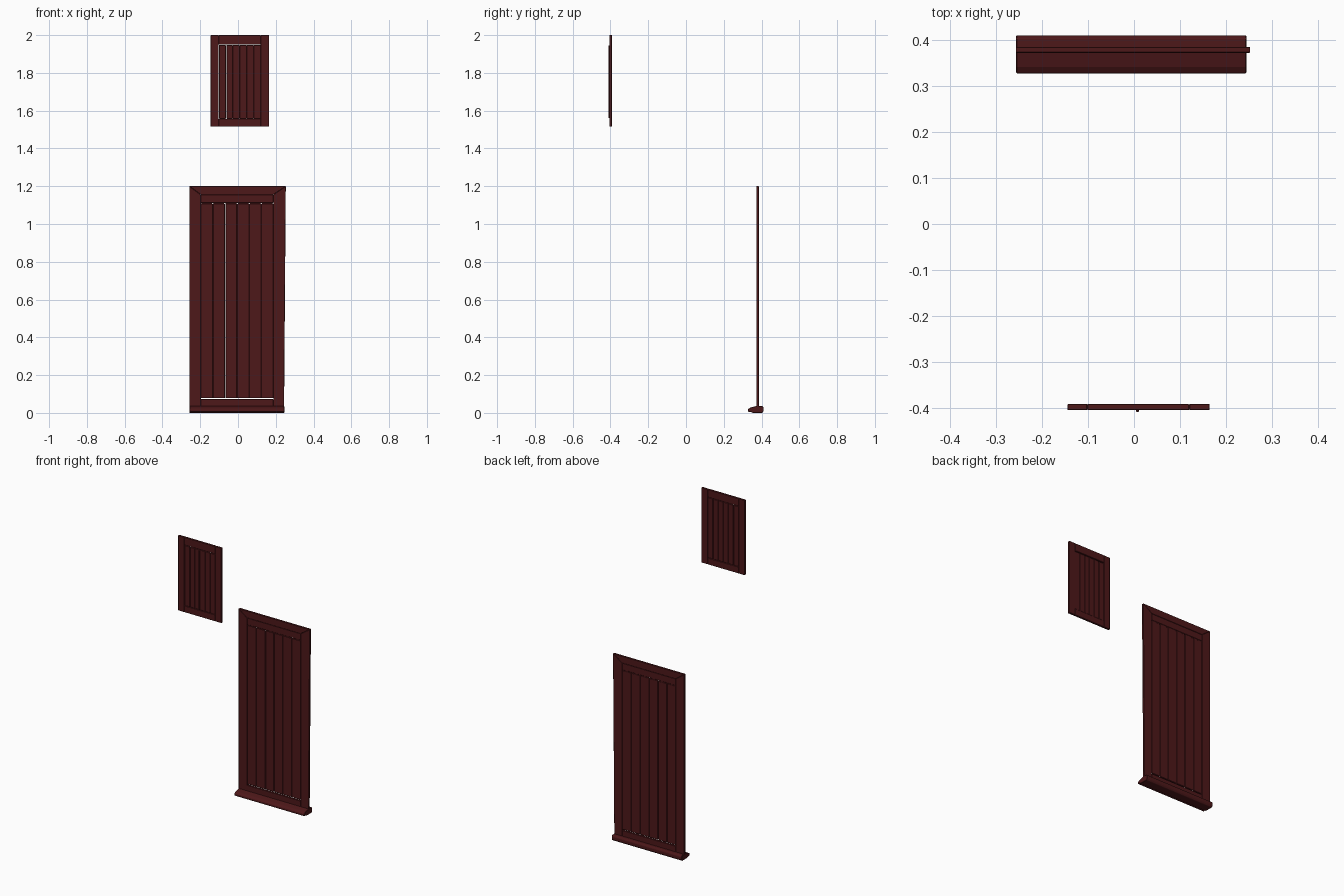
import bpy, bmesh

if "Cube" in bpy.data.objects:
    bpy.data.objects.remove(bpy.data.objects["Cube"])

mat = bpy.data.materials.new("dark_red_wood")
mat.diffuse_color = (0.075, 0.009, 0.010, 1)
mat.use_nodes = True
mat.node_tree.nodes["Principled BSDF"].inputs["Base Color"].default_value = mat.diffuse_color


def prism(name, pts, a, b, axis="y", bevel=0.0015):
    """Extrude an outline: (x, z) points along y, or (y, z) points along x."""
    bm = bmesh.new()
    def place(p, t):
        return (p[0], t, p[1]) if axis == "y" else (t, p[0], p[1])
    lo = [bm.verts.new(place(p, a)) for p in pts]
    hi = [bm.verts.new(place(p, b)) for p in pts]
    bm.faces.new(lo)
    bm.faces.new(hi[::-1])
    n = len(pts)
    for i in range(n):
        j = (i + 1) % n
        bm.faces.new((lo[i], hi[i], hi[j], lo[j]))
    bmesh.ops.recalc_face_normals(bm, faces=bm.faces)
    me = bpy.data.meshes.new(name)
    bm.to_mesh(me)
    bm.free()
    ob = bpy.data.objects.new(name, me)
    bpy.context.collection.objects.link(ob)
    me.materials.append(mat)
    if bevel:
        m = ob.modifiers.new("bevel", "BEVEL")
        m.width, m.segments = bevel, 1
    return ob


def rect(x0, x1, z0, z1):
    return [(x0, z0), (x1, z0), (x1, z1), (x0, z1)]


def planks(name, x0, x1, z0, z1, ya, yb, count, gap_after):
    # Tongue and groove boards with one open joint
    w = (x1 - x0) / count
    for i in range(count):
        left = x0 + i * w + (0.003 if i == gap_after else 0)
        prism(f"{name}_{i + 1}", rect(left, x0 + (i + 1) * w, z0, z1), ya, yb, bevel=0.002)


# Small upper shutter
F, B = -0.4055, -0.392
prism("shutter_left_stile", rect(-0.145, -0.102, 1.515, 2.0), F, B)
prism("shutter_right_stile", rect(0.12, 0.165, 1.515, 2.0), F, B)
prism("shutter_top_rail", rect(-0.102, 0.12, 1.95, 2.0), F, B)
prism("shutter_bottom_rail", rect(-0.102, 0.12, 1.515, 1.557), F, B)
planks("shutter_plank", -0.101, 0.12, 1.557, 1.947, -0.403, -0.395, 6, 1)
prism("shutter_bead", rect(0.0045, 0.0105, 1.56, 1.945), -0.41, -0.402, bevel=0.0015)

# Tall lower door: mitred frame, slightly leaning right stile
F, B = 0.373, 0.386
prism("door_left_stile", [(-0.257, 0.03), (-0.197, 0.03), (-0.197, 1.155), (-0.257, 1.2)], F, B)
prism("door_right_stile", [(0.187, 0.03), (0.244, 0.03), (0.253, 1.2), (0.187, 1.155)], F, B)
prism("door_top_rail", [(-0.257, 1.2), (-0.197, 1.155), (0.187, 1.155), (0.253, 1.2)], F, B)
prism("door_inner_rail", rect(-0.197, 0.187, 1.112, 1.155), F + 0.001, B - 0.001)
prism("door_bottom_rail", rect(-0.197, 0.187, 0.03, 0.073), F, B)
planks("door_plank", -0.197, 0.187, 0.078, 1.108, 0.3755, 0.384, 6, 2)
# Short tongues tie the boards to the rails
for i in range(6):
    x = -0.197 + 0.064 * (i + 0.5)
    prism(f"door_tongue_{i + 1}", rect(x - 0.028, x + 0.028, 1.106, 1.114), 0.377, 0.383, bevel=0)

# Sloping sill under the door
sill = [(0.328, 0.006), (0.328, 0.02), (0.342, 0.029), (0.372, 0.036), (0.405, 0.036),
        (0.411, 0.027), (0.411, 0.01), (0.404, 0.0), (0.352, 0.0), (0.342, 0.006)]
prism("sill", sill, -0.257, 0.245, axis="x", bevel=0.002)
